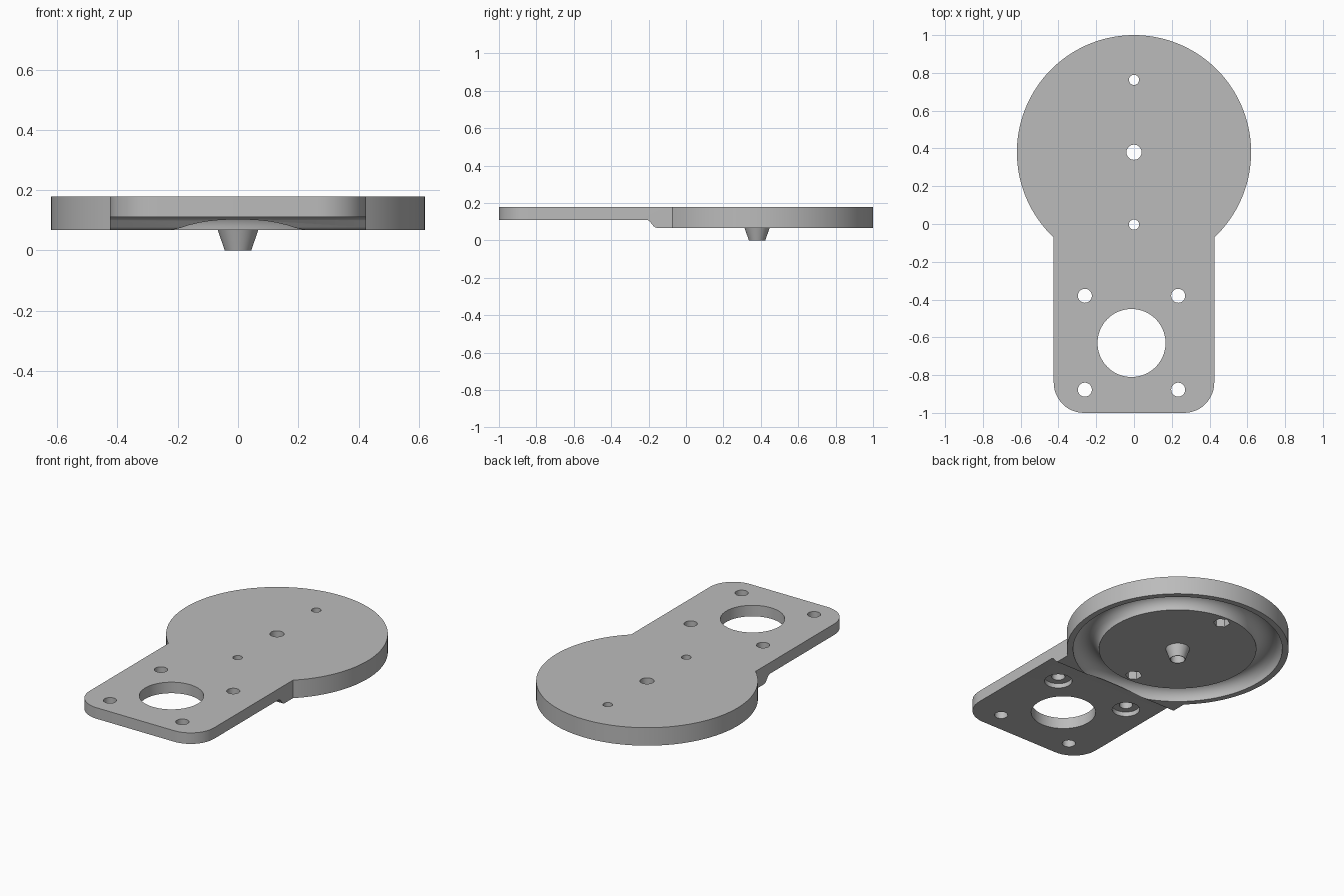
import bpy
import bmesh
from math import sin, cos, pi, radians, asin, sqrt

if "Cube" in bpy.data.objects:
    bpy.data.objects.remove(bpy.data.objects["Cube"], do_unlink=True)

TOP, STEP, BASE = 0.178, 0.11, 0.067       # plate top, thin underside, thick underside
DISC_Y, DISC_R, HALF_W, CORNER = 0.38, 0.62, 0.425, 0.16

grey = bpy.data.materials.new("plain grey")
grey.use_nodes = True
colour = (0.5, 0.5, 0.5, 1)
grey.diffuse_color = colour
grey.node_tree.nodes["Principled BSDF"].inputs["Base Color"].default_value = colour


def arc(cx, cy, r, start, end, n):
    return [(cx + r * cos(start + (end - start) * i / n),
             cy + r * sin(start + (end - start) * i / n)) for i in range(n + 1)]


def prism(name, points, shift):
    """Extrude a closed 3D outline along a vector."""
    bm = bmesh.new()
    face = bm.faces.new([bm.verts.new(p) for p in points])
    new = bmesh.ops.extrude_face_region(bm, geom=[face])["geom"]
    bmesh.ops.translate(bm, vec=shift, verts=[v for v in new if isinstance(v, bmesh.types.BMVert)])
    bmesh.ops.recalc_face_normals(bm, faces=bm.faces)
    mesh = bpy.data.meshes.new(name)
    bm.to_mesh(mesh)
    bm.free()
    obj = bpy.data.objects.new(name, mesh)
    bpy.context.collection.objects.link(obj)
    return obj


def cone(x, y, r1, r2, z1, z2, n=48):
    bpy.ops.mesh.primitive_cone_add(vertices=n, radius1=r1, radius2=r2, depth=z2 - z1,
                                    location=(x, y, (z1 + z2) / 2))
    return bpy.context.object


def combine(body, tool, operation="DIFFERENCE"):
    """Apply a boolean to the body and discard the tool."""
    tool.hide_render = True
    bpy.context.view_layer.objects.active = body
    mod = body.modifiers.new("cut", "BOOLEAN")
    mod.operation, mod.solver, mod.object = operation, "EXACT", tool
    bpy.ops.object.modifier_apply(modifier=mod.name)
    bpy.data.objects.remove(tool, do_unlink=True)


def hole(x, y, r, z1=-0.1, z2=0.3, n=48):
    combine(bracket, cone(x, y, r, r, z1, z2, n))


# Outline: round head joined to a tongue with rounded corners
join = asin(HALF_W / DISC_R)
outline = arc(0, DISC_Y, DISC_R, -pi / 2 + join, 1.5 * pi - join, 112)
for side, start in ((-1, pi), (1, 1.5 * pi)):
    outline += arc(side * (HALF_W - CORNER), -1 + CORNER, CORNER, start, start + pi / 2, 12)
bracket = prism("mounting_plate", [(x, y, BASE) for x, y in outline], (0, 0, TOP - BASE))

# Thinner tongue with a softly curved step up to the head
slope = arc(-0.215, STEP - 0.03, 0.03, pi / 2, radians(40), 6)
slope += arc(-0.152, BASE + 0.03, 0.03, radians(220), radians(270), 6)
profile = [(-1.2, STEP)] + slope + [(-0.152, -0.05), (-1.2, -0.05)]
combine(bracket, prism("step_cutter", [(-1, y, z) for y, z in profile], (2, 0, 0)))

# Round bearing groove under the head
bpy.ops.mesh.primitive_torus_add(major_segments=112, minor_segments=32, major_radius=0.5125,
                                 minor_radius=0.0725, location=(0, DISC_Y, BASE))
combine(bracket, bpy.context.object)

# Tapered pivot post with its bore
combine(bracket, cone(0, DISC_Y, 0.044, 0.075, 0, 0.09), "UNION")
hole(0, DISC_Y, 0.04)

# Small bolt holes with hexagonal nut pockets
for y in (DISC_Y - 0.383, DISC_Y + 0.383):
    hole(0, y, 0.027)
    hole(0, y, 0.047, -0.1, 0.115, 6)

# Large opening, four screw holes, and counterbores on the inner pair
MID_X = -0.013
hole(MID_X, -0.63, 0.18, n=80)
for x in (MID_X - 0.247, MID_X + 0.247):
    for y in (-0.38, -0.877):
        hole(x, y, 0.037)
    hole(x, -0.38, 0.077, -0.1, STEP + 0.028)

# Finish
bracket.data.materials.clear()
bracket.data.materials.append(grey)
for face in bracket.data.polygons:
    face.material_index = 0
bpy.ops.object.select_all(action="DESELECT")
bracket.select_set(True)
bpy.context.view_layer.objects.active = bracket
bpy.ops.object.shade_smooth_by_angle(angle=radians(30))
